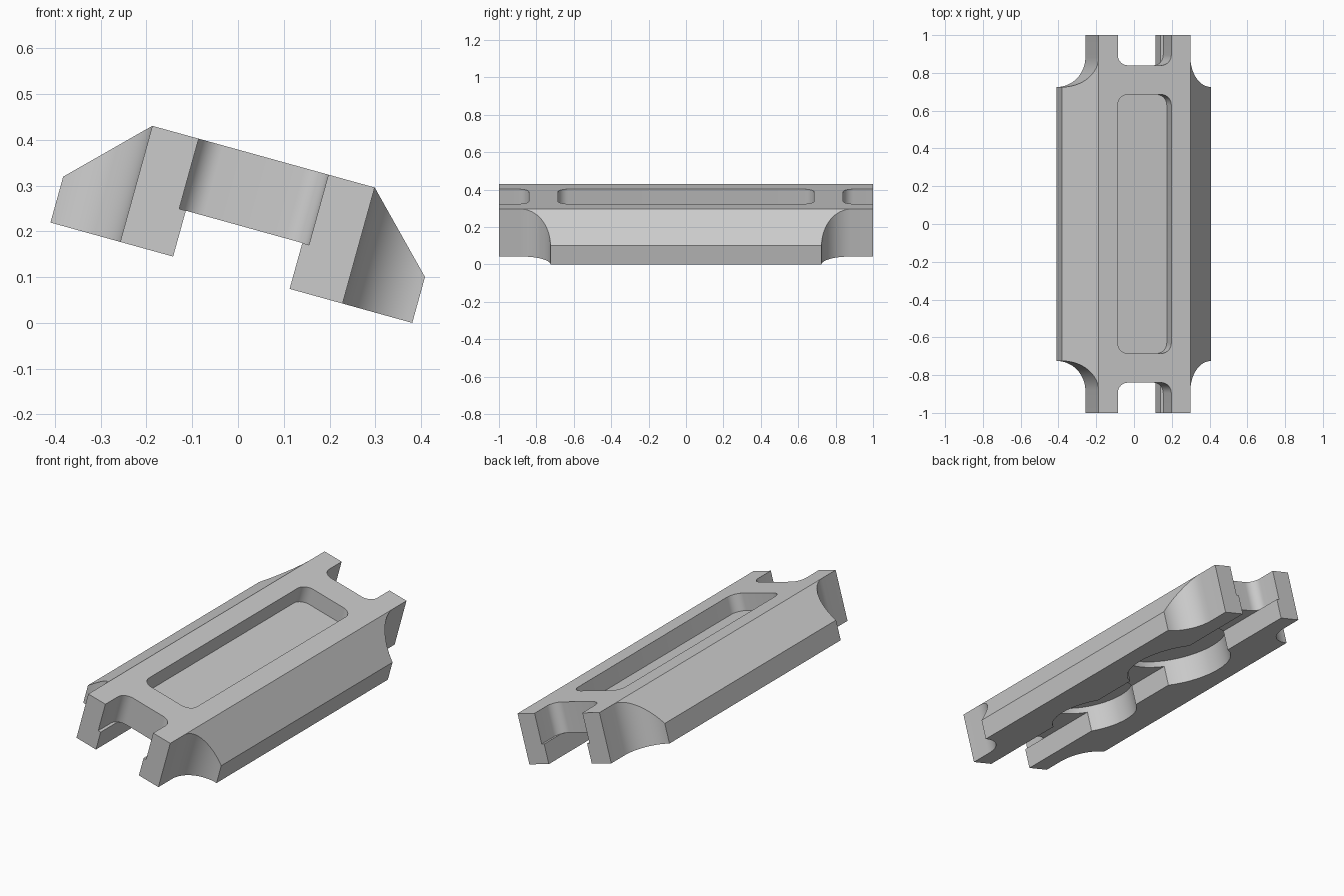
import bpy, bmesh
from math import radians, cos, sin, pi
from mathutils import Matrix

old = bpy.data.objects.get("Cube")
if old:
    bpy.data.objects.remove(old, do_unlink=True)

grey = bpy.data.materials.new("plain_grey")
grey.use_nodes = True
grey.diffuse_color = (0.6, 0.6, 0.6, 1)
grey.node_tree.nodes["Principled BSDF"].inputs["Base Color"].default_value = (0.6, 0.6, 0.6, 1)

HEIGHT, DECK = 0.263, 0.104      # overall height, underside of the deck
WIDE, NARROW = 0.41, 0.252       # half widths at the base and top
OVER = 0.1                       # how far cutters overshoot


def prism(name, base, shift):
    """Extrude a closed loop of points along the shift vector."""
    bm = bmesh.new()
    face = bm.faces.new([bm.verts.new(p) for p in base])
    ext = bmesh.ops.extrude_face_region(bm, geom=[face])
    verts = [g for g in ext["geom"] if isinstance(g, bmesh.types.BMVert)]
    bmesh.ops.translate(bm, verts=verts, vec=shift)
    bmesh.ops.recalc_face_normals(bm, faces=bm.faces)
    mesh = bpy.data.meshes.new(name)
    bm.to_mesh(mesh)
    bm.free()
    ob = bpy.data.objects.new(name, mesh)
    bpy.context.collection.objects.link(ob)
    return ob


def arc(cx, cy, r, start, end, n=10):
    angles = [radians(start + (end - start) * i / n) for i in range(n + 1)]
    return [(cx + r * cos(a), cy + r * sin(a)) for a in angles]


def rounded_box(hx, y0, y1, r):
    pts = []
    for i, (cx, cy) in enumerate([(hx - r, y1 - r), (r - hx, y1 - r),
                                  (r - hx, y0 + r), (hx - r, y0 + r)]):
        pts += arc(cx, cy, r, 90 * i, 90 * i + 90)
    return pts


def cut(body, plan, z0, z1):
    """Cut an upright plan shape out of the body."""
    tool = prism("cutter", [(x, y, z0) for x, y in plan], (0, 0, z1 - z0))
    tool.hide_render = True
    mod = body.modifiers.new("cut", "BOOLEAN")
    mod.operation, mod.solver, mod.object = "DIFFERENCE", "EXACT", tool
    bpy.context.view_layer.objects.active = body
    bpy.ops.object.modifier_apply(modifier=mod.name)
    bpy.data.objects.remove(tool, do_unlink=True)


# Channel-shaped body with sloping shoulders
half = [(0.132, DECK), (0.132, 0), (WIDE, 0), (WIDE, DECK), (NARROW, HEIGHT)]
section = half + [(-x, z) for x, z in reversed(half)]
body = prism("channel_body", [(x, -1, z) for x, z in section], (0, 2, 0))

# Scooped corners and end notches
scoop = [(NARROW, 1 + OVER)] + arc(WIDE, 0.883, WIDE - NARROW, 180, 270, 16)
scoop += [(WIDE + OVER, 0.725), (WIDE + OVER, 1 + OVER)]
notch = rounded_box(0.147, 0.84, 1.2, 0.055)
for sy in (1, -1):
    for sx in (1, -1):
        cut(body, [(x * sx, y * sy) for x, y in scoop], -OVER, HEIGHT + OVER)
    cut(body, [(x, y * sy) for x, y in notch], DECK, HEIGHT + OVER)

# Long pocket in the top
cut(body, rounded_box(0.147, -0.685, 0.685, 0.055), HEIGHT - 0.09, HEIGHT + OVER)

# Two round recesses underneath
for y, r in ((-0.33, 0.22), (0.34, 0.27)):
    cut(body, arc(0, y, r, 0, 360, 48)[:-1], -OVER, DECK + 0.03)

# Tilt the finished part onto its lower edge
body.data.transform(Matrix.Translation((-0.0145, 0, 0.1096)) @ Matrix.Rotation(radians(15.5), 4, "Y"))
body.data.materials.clear()
body.data.materials.append(grey)
for ob in bpy.context.selected_objects:
    ob.select_set(False)
body.select_set(True)
bpy.context.view_layer.objects.active = body
bpy.ops.object.shade_smooth_by_angle(angle=radians(30))
